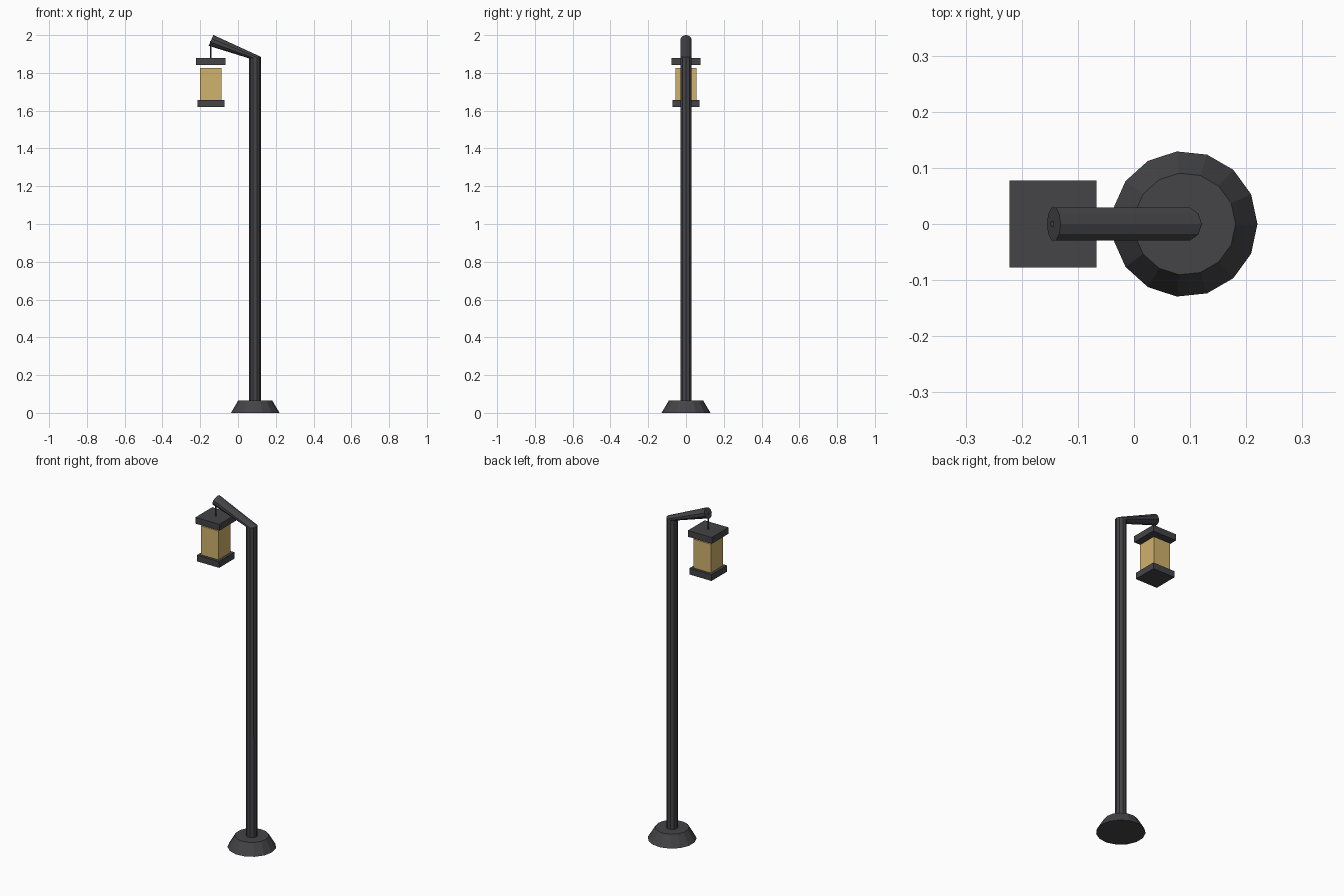
import bpy, bmesh, math
from mathutils import Vector

if "Cube" in bpy.data.objects:
    bpy.data.objects.remove(bpy.data.objects["Cube"])


def material(name, rgb):
    m = bpy.data.materials.new(name)
    m.diffuse_color = (*rgb, 1)
    m.use_nodes = True
    m.node_tree.nodes["Principled BSDF"].inputs["Base Color"].default_value = m.diffuse_color
    return m


METAL = material("dark_metal", (0.058, 0.058, 0.064))
GLASS = material("amber_glass", (0.63, 0.445, 0.15))


def ring(centre, radius, sides, tilt=0.0):
    """Circle of points; tilt leans its +x side upward."""
    pts = []
    for i in range(sides):
        a = 2 * math.pi * i / sides
        u = radius * math.cos(a)
        pts.append(Vector(centre) + Vector((u * math.cos(tilt), radius * math.sin(a), u * math.sin(tilt))))
    return pts


def loft(name, rings, mat):
    """Skin a stack of rings and cap both ends."""
    bm = bmesh.new()
    rows = [[bm.verts.new(p) for p in r] for r in rings]
    n = len(rows[0])
    for low, high in zip(rows, rows[1:]):
        for i in range(n):
            j = (i + 1) % n
            bm.faces.new((low[i], low[j], high[j], high[i]))
    bm.faces.new(rows[0][::-1])
    bm.faces.new(rows[-1])
    bmesh.ops.recalc_face_normals(bm, faces=bm.faces)
    mesh = bpy.data.meshes.new(name)
    bm.to_mesh(mesh)
    bm.free()
    mesh.materials.append(mat)
    ob = bpy.data.objects.new(name, mesh)
    bpy.context.collection.objects.link(ob)
    return ob


def square_block(name, half, z0, z1, mat):
    corners = [(-1, -1), (1, -1), (1, 1), (-1, 1)]
    return loft(name, [[Vector((LAMP_X + half * x, half * y, z)) for x, y in corners] for z in (z0, z1)], mat)


POLE_X, LAMP_X = 0.09, -0.144

# Flared foot
loft("base", [ring((POLE_X, 0, 0), 0.13, 15), ring((POLE_X, 0, 0.066), 0.091, 15)], METAL)

# Post bending into the raised arm
loft("pole_and_arm", [
    ring((POLE_X, 0, 0.05), 0.031, 10),
    ring((POLE_X, 0, 1.881), 0.031, 10, math.radians(8)),
    ring((-0.143, 0, 1.972), 0.031, 10, math.radians(67)),
], METAL)

# Hanging wire
loft("hanger", [ring((LAMP_X, 0, z), 0.005, 8) for z in (1.86, 1.97)], METAL)

# Lantern
square_block("lantern_cap", 0.0775, 1.841, 1.878, METAL)
square_block("lantern_glass", 0.056, 1.65, 1.825, GLASS)
square_block("lantern_tray", 0.0715, 1.619, 1.656, METAL)
